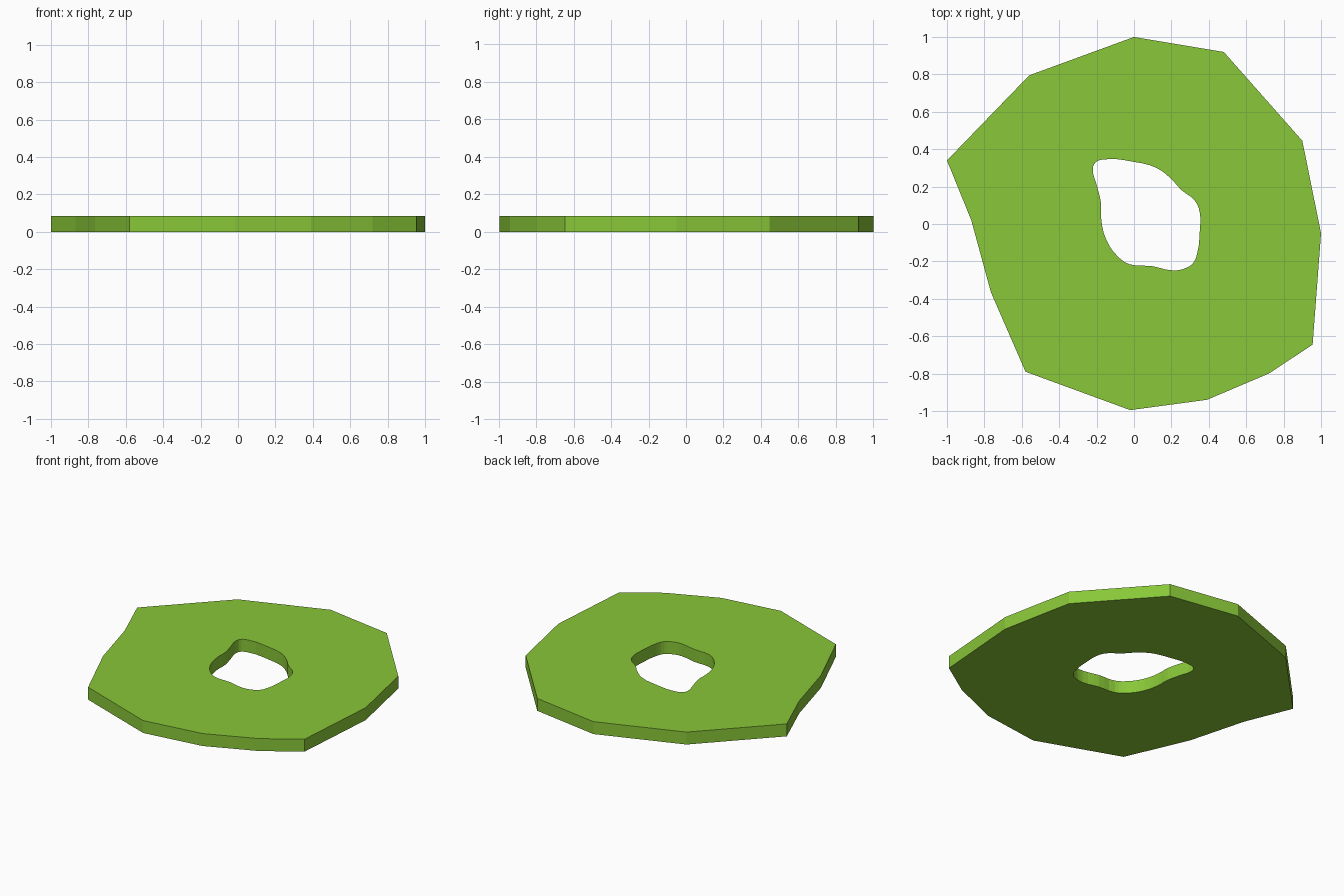
import bpy, bmesh

if "Cube" in bpy.data.objects:
    bpy.data.objects.remove(bpy.data.objects["Cube"])

HEIGHT = 0.085

# Angular outer outline and rounded hole outline
outer = [(0, 1), (0.48, 0.92), (0.9, 0.445), (1, -0.05), (0.955, -0.645),
         (0.72, -0.8), (0.39, -0.94), (-0.02, -0.995), (-0.58, -0.79),
         (-0.765, -0.365), (-0.87, 0.02), (-1, 0.34), (-0.56, 0.795)]
hole = [(-0.165, 0.345), (0, 0.332), (0.12, 0.3), (0.195, 0.245),
        (0.255, 0.18), (0.325, 0.125), (0.352, 0.06), (0.352, -0.03),
        (0.337, -0.16), (0.315, -0.21), (0.265, -0.24), (0.205, -0.248),
        (0.095, -0.225), (-0.025, -0.215), (-0.09, -0.17), (-0.15, -0.08),
        (-0.175, 0.025), (-0.177, 0.115), (-0.2, 0.21), (-0.22, 0.295),
        (-0.207, 0.328)]


def add_outline(curve, points, handle):
    spline = curve.splines.new('BEZIER')
    spline.bezier_points.add(len(points) - 1)
    spline.use_cyclic_u = True
    spline.resolution_u = 1 if handle == 'VECTOR' else 3
    for bp, (x, y) in zip(spline.bezier_points, points):
        bp.co = (x, y, 0)
        bp.handle_left_type = bp.handle_right_type = handle


# Flat slab with a hole, extruded from a filled curve
curve = bpy.data.curves.new("slab_outline", 'CURVE')
curve.dimensions = '2D'
curve.fill_mode = 'BOTH'
curve.extrude = HEIGHT / 2
add_outline(curve, outer, 'VECTOR')
add_outline(curve, hole, 'AUTO')
slab = bpy.data.objects.new("grass_slab", curve)
bpy.context.collection.objects.link(slab)
slab.location.z = HEIGHT / 2
bpy.context.view_layer.objects.active = slab
slab.select_set(True)
bpy.ops.object.convert(target='MESH')

# Weld caps to walls and rest the slab on the ground
bm = bmesh.new()
bm.from_mesh(slab.data)
bmesh.ops.remove_doubles(bm, verts=bm.verts, dist=0.0005)
bmesh.ops.recalc_face_normals(bm, faces=bm.faces)
bm.to_mesh(slab.data)
bm.free()
slab.data.shade_flat()

# Grass green
green = bpy.data.materials.new("grass_green")
green.diffuse_color = (0.25, 0.57, 0.04, 1)
green.use_nodes = True
green.node_tree.nodes["Principled BSDF"].inputs["Base Color"].default_value = green.diffuse_color
slab.data.materials.clear()
slab.data.materials.append(green)
